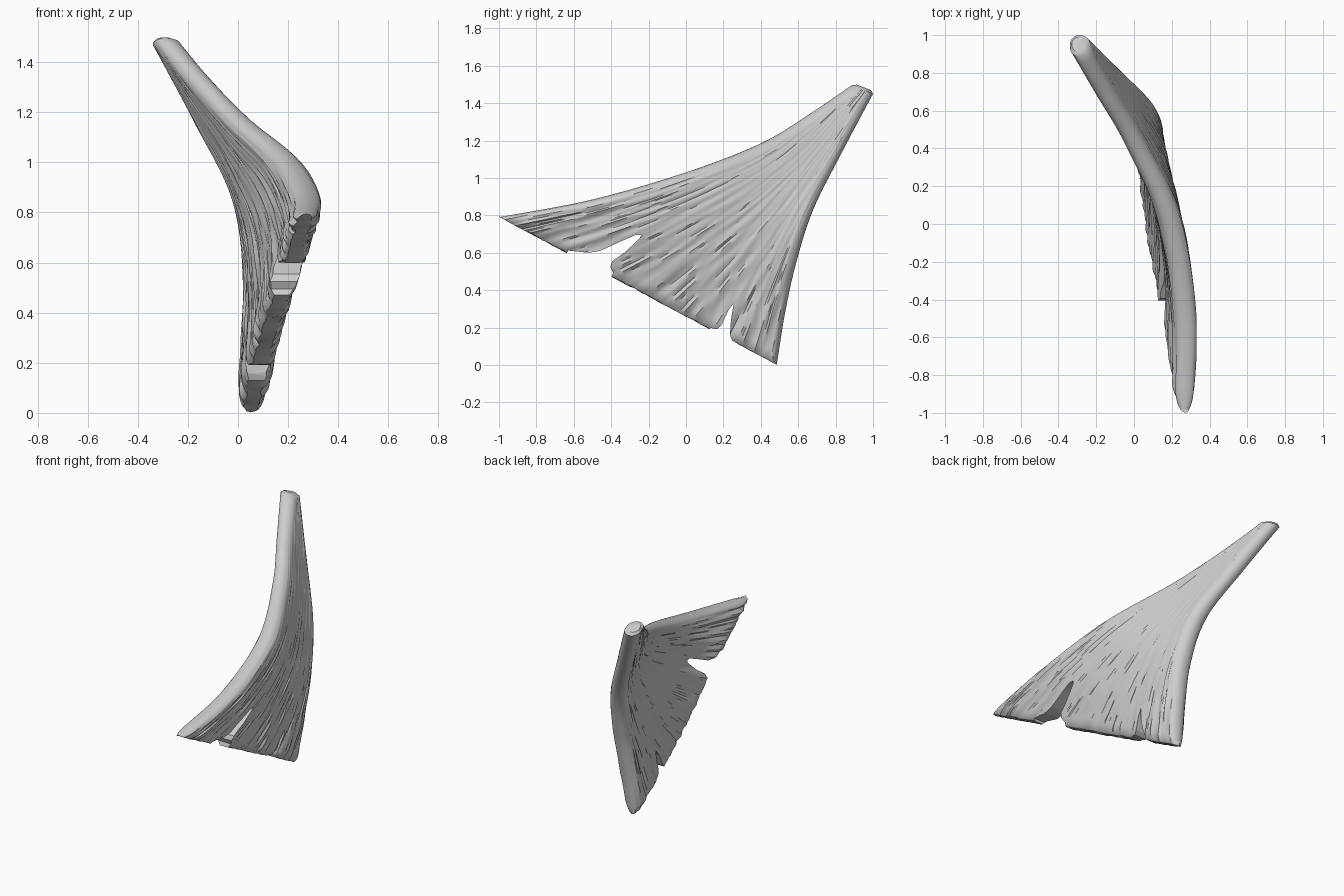
import bpy, bmesh, math
from mathutils import Vector, noise

if "Cube" in bpy.data.objects:
    bpy.data.objects.remove(bpy.data.objects["Cube"])

N, M = 96, 60   # columns across the fan, rings along it

# leading (upper) and rear (lower) edge paths, root to tip, plus half thickness
UPPER = [(-.285, .885, 1.495), (-.145, .65, 1.335), (.005, .4, 1.185),
         (.192, 0, 1.03), (.276, -.5, .885), (.272, -1, .79)]
LOWER = [(-.287, 1.0, 1.45), (-.118, .83, 1.13), (.03, .68, .83),
         (.073, .59, .55), (.068, .53, .28), (.05, .485, 0)]
HALF = [(.053,), (.054,), (.056,), (.062,), (.06,), (.05,)]


def spline(points, t):
    """Smooth curve through evenly spaced points."""
    n = len(points) - 1
    i = min(int(t * n), n - 1)
    f = t * n - i
    p = [Vector(q + (0, 0)) if len(q) == 1 else Vector(q) for q in points]
    b, c = p[i], p[i + 1]
    a = p[i - 1] if i else 2 * b - c
    d = p[i + 2] if i + 2 <= n else 2 * c - b
    return .5 * (2 * b + (c - a) * f + (2 * a - 5 * b + 4 * c - d) * f ** 2
                 + (3 * b - a - 3 * c + d) * f ** 3)


def fan_point(s, t, side):
    up, low = spline(UPPER, t), spline(LOWER, t)
    width = (low - up).length
    half = spline(HALF, t)[0]
    # rounded rim on both long edges
    d = min(min(s, 1 - s) * width / half, 1)
    h = half * math.sqrt(max(0, 1 - (1 - d) ** 2))
    # lengthwise grooves that deepen toward the trailing edge
    groove = noise.noise((s * 42, t * 4, side * 9)) + .8 * noise.noise((s * 95, t * 8, side * 5))
    h -= d * (.0015 + .0145 * t ** 2.5) * groove
    # trailing edge rounds off
    e = max(0, (t - .955) / .045)
    h *= 1 - .42 * e ** 2.5
    p = up.lerp(low, s)
    # slight bow of the lower half toward the hollow side
    p.x += side * h - .018 * t * t * max(0, math.sin(math.pi * (s - .3) / .7))
    return p


# fin body: closed rings lofted from root to trailing edge
bm = bmesh.new()
cols = [.5 * i / N + .25 * (1 - math.cos(math.pi * i / N)) for i in range(N + 1)]
rings = []
for j in range(M + 1):
    t = 1 - (1 - j / M) ** 1.4
    front = [bm.verts.new(fan_point(s, t, 1)) for s in cols]
    back = [front[0]] + [bm.verts.new(fan_point(s, t, -1)) for s in cols[1:-1]] + [front[-1]]
    rings.append((front, back))
for (f0, b0), (f1, b1) in zip(rings, rings[1:]):
    for i in range(N):
        bm.faces.new((f0[i], f0[i + 1], f1[i + 1], f1[i]))
        bm.faces.new((b0[i + 1], b0[i], b1[i], b1[i + 1]))


def cap(front, back):
    for i in range(N):
        quad = [front[i], front[i + 1], back[i + 1], back[i]]
        bm.faces.new(list(dict.fromkeys(quad)))


# rounded root end: one smaller ring pushed outward
front, back = rings[0]
loop = front + back[-2:0:-1]
center = sum((v.co for v in loop), Vector()) / len(loop)
push = Vector((-.008, .008, .012))
small = [bm.verts.new(center + (v.co - center) * .65 + push) for v in loop]
for i in range(len(loop)):
    k = (i + 1) % len(loop)
    bm.faces.new((loop[k], loop[i], small[i], small[k]))
bm.faces.new(small)

# trailing edge, slightly ragged
cap(*rings[-1])
for pair in zip(*rings[-1]):
    for v in set(pair):
        v.co.z += .012 * abs(noise.noise((v.co.y * 25, v.co.x * 20, 3)))
bmesh.ops.recalc_face_normals(bm, faces=bm.faces)


def make_object(name, bm):
    mesh = bpy.data.meshes.new(name)
    bm.to_mesh(mesh)
    bm.free()
    ob = bpy.data.objects.new(name, mesh)
    bpy.context.collection.objects.link(ob)
    return ob


fin = make_object("fin", bm)
grey = bpy.data.materials.new("light_grey")
grey.diffuse_color = (.62, .62, .62, 1)
grey.use_nodes = True
grey.node_tree.nodes["Principled BSDF"].inputs["Base Color"].default_value = grey.diffuse_color
fin.data.materials.append(grey)


def cut(outline):
    """Cut a notch with the given (y, z) outline through the fin."""
    bm = bmesh.new()
    face = bm.faces.new([bm.verts.new((-1, y, z)) for y, z in outline])
    ext = bmesh.ops.extrude_face_region(bm, geom=[face])
    bmesh.ops.translate(bm, vec=(2, 0, 0),
                        verts=[v for v in ext["geom"] if isinstance(v, bmesh.types.BMVert)])
    bmesh.ops.recalc_face_normals(bm, faces=bm.faces)
    cutter = make_object("notch_cutter", bm)
    cutter.hide_render = True
    cutter.data.materials.append(grey)
    mod = fin.modifiers.new("notch", "BOOLEAN")
    mod.object, mod.operation, mod.solver = cutter, "DIFFERENCE", "EXACT"
    bpy.context.view_layer.objects.active = fin
    bpy.ops.object.modifier_apply(modifier=mod.name)
    bpy.data.objects.remove(cutter)


# large notch, small notch and the rounded lower corner of the trailing edge
cut([(-.68, .5), (-.63, .612), (-.52, .6), (-.46, .61), (-.35, .66), (-.27, .695), (-.24, .695),
     (-.25, .675), (-.33, .6), (-.395, .555), (-.405, .525), (-.39, .495), (-.42, .4)])
cut([(.1, .1), (.13, .198), (.165, .192), (.19, .212), (.225, .29), (.255, .33),
     (.24, .24), (.235, .16), (.25, .125), (.22, .05)])

bpy.ops.object.select_all(action="DESELECT")
fin.select_set(True)
bpy.context.view_layer.objects.active = fin
bpy.ops.object.shade_smooth_by_angle(angle=math.radians(35))
